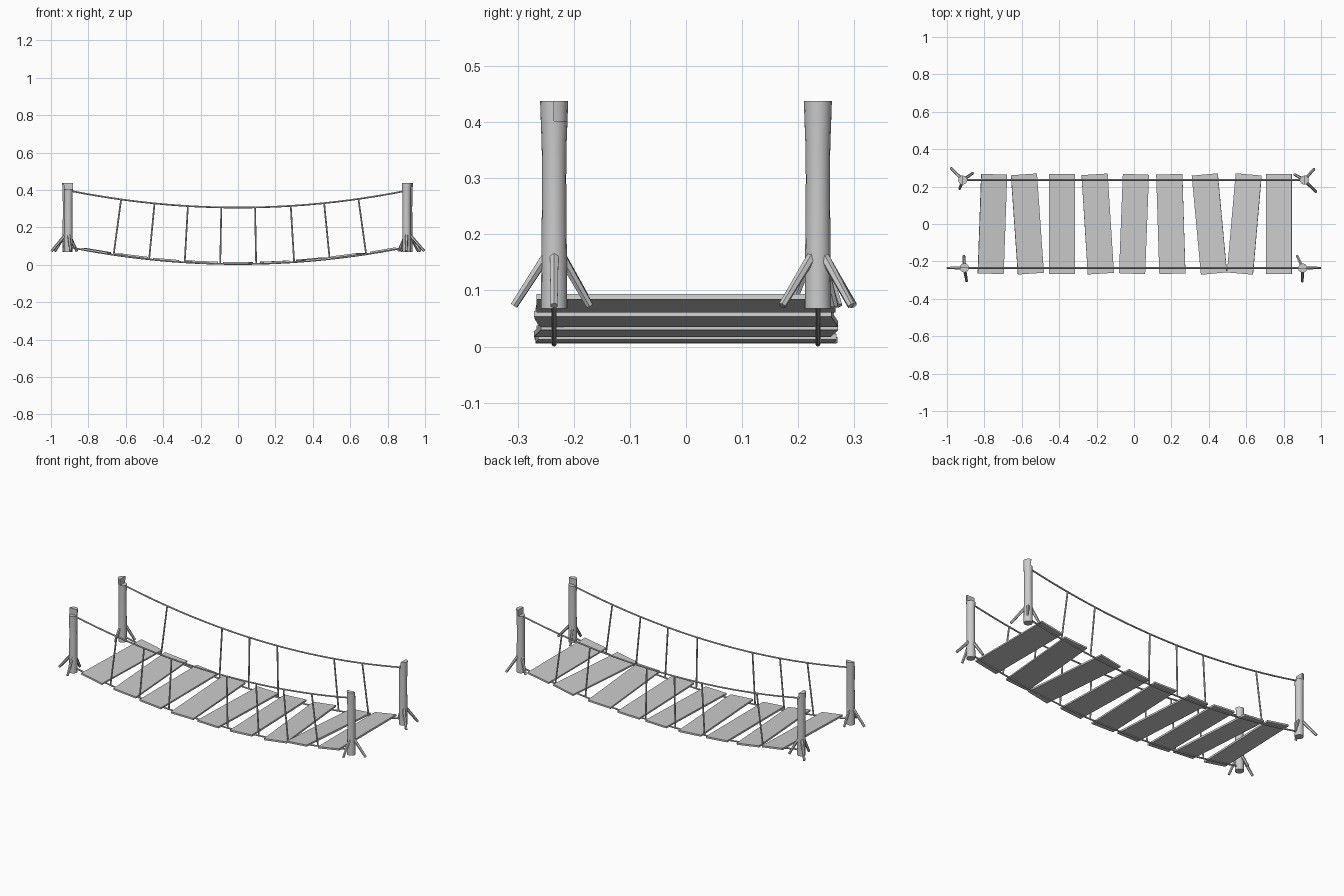
import bpy, bmesh
from math import sin, cos, pi, radians, atan
from mathutils import Vector

if "Cube" in bpy.data.objects:
    bpy.data.objects.remove(bpy.data.objects["Cube"])

SIDE_Y = 0.235
R = 0.0045


def sag(x):
    return 0.0045 + 0.09 * (x / 0.9) ** 2


def slope(x):
    return 0.18 * x / 0.81


def finish(name, bm, smooth=True):
    bmesh.ops.recalc_face_normals(bm, faces=bm.faces)
    me = bpy.data.meshes.new(name)
    bm.to_mesh(me)
    bm.free()
    ob = bpy.data.objects.new(name, me)
    bpy.context.collection.objects.link(ob)
    if smooth:
        bpy.ops.object.select_all(action='DESELECT')
        ob.select_set(True)
        bpy.context.view_layer.objects.active = ob
        bpy.ops.object.shade_smooth_by_angle(angle=radians(40))
    return ob


def tube(bm, pts, radii, n=8):
    """Sweep a round section along a list of points."""
    pts = [Vector(p) for p in pts]
    rings = []
    for i, p in enumerate(pts):
        d = (pts[min(i + 1, len(pts) - 1)] - pts[max(i - 1, 0)]).normalized()
        u = d.cross(Vector((0, 1, 0)))
        if u.length < 0.1:
            u = d.cross(Vector((1, 0, 0)))
        u.normalize()
        v = d.cross(u)
        rings.append([bm.verts.new(p + radii[i] * (u * cos(2 * pi * k / n) + v * sin(2 * pi * k / n)))
                      for k in range(n)])
    for a, b in zip(rings, rings[1:]):
        for k in range(n):
            bm.faces.new((a[k], a[(k + 1) % n], b[(k + 1) % n], b[k]))
    bm.faces.new(rings[0])
    bm.faces.new(rings[-1])


# ropes and hangers on both sides
hanger_x = [-0.665, -0.475, -0.285, -0.095, 0.097, 0.30, 0.49, 0.685]
for label, y, missing in (("front", -SIDE_Y, {3}), ("back", SIDE_Y, {1, 5})):
    for kind, dz in (("deck_rope", 0), ("hand_rope", 0.302)):
        xs = [-0.9 + 1.8 * i / 24 for i in range(25)]
        bm = bmesh.new()
        tube(bm, [(x, y, sag(x) + dz) for x in xs], [R] * 25)
        finish(f"{label}_{kind}", bm)
    bm = bmesh.new()
    for i, x in enumerate(hanger_x):
        if i not in missing:
            x2 = x * 0.94
            tube(bm, [(x, y, sag(x)), (x2, y, sag(x2) + 0.302)], [0.0045, 0.0045])
    finish(f"{label}_hangers", bm)

# deck planks: centre x, turn in degrees
planks = [(-0.757, -2), (-0.57, 4), (-0.385, 0), (-0.194, 3.6), (0, -2.2),
          (0.197, 1.8), (0.403, 5.3), (0.59, -5), (0.775, 0)]
for i, (x, turn) in enumerate(planks):
    bpy.ops.mesh.primitive_cube_add(size=1, location=(x, 0, sag(x) + 0.006))
    ob = bpy.context.object
    ob.name = f"plank_{i + 1}"
    ob.scale = (0.14, 0.532, 0.010)
    ob.rotation_euler = (0, -atan(slope(x)), radians(turn))

# posts with a stepped top and three raking stakes
posts = [("front_left", -0.907, -1, 90, [(180, .09), (92, .065), (-80, .072)]),
         ("back_left", -0.915, 1, 180, [(135, .09), (-110, .05), (35, .065)]),
         ("front_right", 0.902, -1, -90, [(0, .094), (115, .07), (-92, .072)]),
         ("back_right", 0.91, 1, 0, [(48, .08), (-45, .09), (150, .06)])]
for name, px, side, high, stakes in posts:
    py = side * SIDE_Y
    bm = bmesh.new()
    zs = [0.068, 0.18, 0.30, 0.36, 0.402]
    tube(bm, [(px, py, z) for z in zs], [0.0235, 0.0225, 0.0215, 0.0222, 0.0238], 16)
    # raised half of the top
    lo, hi = [], []
    for k in range(9):
        a = radians(high - 90 + 22.5 * k)
        lo.append(bm.verts.new((px + 0.0238 * cos(a), py + 0.0238 * sin(a), 0.402)))
        hi.append(bm.verts.new((px + 0.025 * cos(a), py + 0.025 * sin(a), 0.438)))
    for k in range(9):
        j = (k + 1) % 9
        bm.faces.new((lo[k], lo[j], hi[j], hi[k]))
    bm.faces.new(hi)
    bm.faces.new(lo)
    finish(f"{name}_post", bm)
    bm = bmesh.new()
    for ang, reach in stakes:
        c, s = cos(radians(ang)), sin(radians(ang))
        tube(bm, [(px + c * 0.012, py + s * 0.012, 0.165),
                  (px + c * reach, py + s * reach, 0.073)], [0.009, 0.007], 6)
    finish(f"{name}_stakes", bm)
